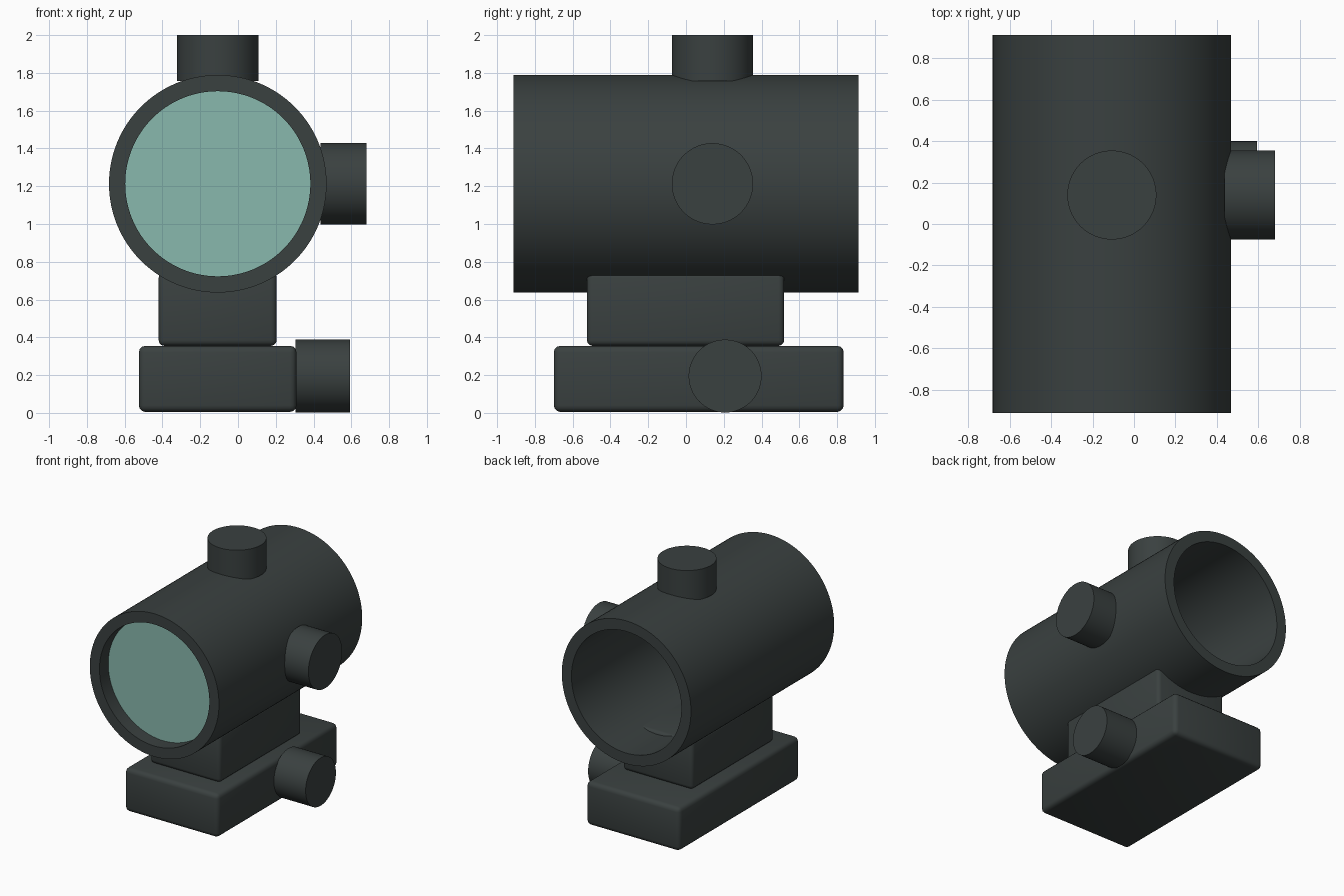
import bpy
import math
from mathutils import Vector

cube = bpy.data.objects.get("Cube")
if cube:
    bpy.data.objects.remove(cube, do_unlink=True)


def make_material(name, color):
    mat = bpy.data.materials.new(name)
    mat.use_nodes = True
    mat.diffuse_color = color
    shader = mat.node_tree.nodes["Principled BSDF"]
    shader.inputs["Base Color"].default_value = color
    shader.inputs["Alpha"].default_value = color[3]
    shader.inputs["Roughness"].default_value = 0.6
    return mat


METAL = make_material("dark_metal", (0.042, 0.052, 0.051, 1))
GLASS = make_material("pale_green_glass", (0.25, 0.48, 0.42, 0.7))

AXIS_X, AXIS_Z = -0.107, 1.213      # optical axis
TUBE_R, BORE_R, HALF_LEN = 0.576, 0.49, 0.912
KNOB_Y = 0.14


def finish(obj, name, mat):
    obj.name = name
    obj.data.materials.append(mat)
    bpy.ops.object.shade_smooth_by_angle(angle=math.radians(35))
    return obj


def cylinder(name, start, end, radius, mat=METAL, sides=96):
    start, end = Vector(start), Vector(end)
    axis = end - start
    bpy.ops.mesh.primitive_cylinder_add(
        vertices=sides, radius=radius, depth=axis.length,
        location=(start + end) / 2,
        rotation=axis.to_track_quat('Z', 'Y').to_euler())
    return finish(bpy.context.object, name, mat)


def rounded_block(name, low, high, bevel):
    low, high = Vector(low), Vector(high)
    bpy.ops.mesh.primitive_cube_add(size=1, location=(low + high) / 2)
    obj = bpy.context.object
    obj.scale = high - low
    bpy.ops.object.transform_apply(location=False, rotation=False, scale=True)
    mod = obj.modifiers.new("rounded_edges", 'BEVEL')
    mod.width = bevel
    mod.segments = 3
    bpy.ops.object.modifier_apply(modifier=mod.name)
    return finish(obj, name, METAL)


def tube(name, outer, inner, half, sides=128):
    # Rectangular wall section swept around the optical axis
    section = [(outer, -half), (outer, half), (inner, half), (inner, -half)]
    verts, faces = [], []
    for i in range(sides):
        a = math.tau * i / sides
        verts += [(r * math.cos(a), y, r * math.sin(a)) for r, y in section]
        for k in range(4):
            n, j = (k + 1) % 4, (i + 1) % sides
            faces.append((i * 4 + k, i * 4 + n, j * 4 + n, j * 4 + k))
    mesh = bpy.data.meshes.new(name)
    mesh.from_pydata(verts, [], faces)
    obj = bpy.data.objects.new(name, mesh)
    bpy.context.collection.objects.link(obj)
    obj.location = (AXIS_X, 0, AXIS_Z)
    bpy.ops.object.select_all(action='DESELECT')
    obj.select_set(True)
    bpy.context.view_layer.objects.active = obj
    bpy.ops.object.mode_set(mode='EDIT')
    bpy.ops.mesh.select_all(action='SELECT')
    bpy.ops.mesh.normals_make_consistent(inside=False)
    bpy.ops.object.mode_set(mode='OBJECT')
    return finish(obj, name, METAL)


# Sight body and front lens
tube("sight_tube", TUBE_R, BORE_R, HALF_LEN)
cylinder("front_lens", (AXIS_X, -0.80, AXIS_Z), (AXIS_X, -0.78, AXIS_Z), BORE_R, GLASS, 128)

# Adjustment knobs
cylinder("top_knob", (AXIS_X, KNOB_Y, 1.757), (AXIS_X, KNOB_Y, 2.0), 0.215)
cylinder("side_knob", (0.437, KNOB_Y, AXIS_Z), (0.68, KNOB_Y, AXIS_Z), 0.215)

# Mount
rounded_block("mount_riser", (-0.42, -0.525, 0.355), (0.205, 0.52, 0.745), 0.03)
rounded_block("mount_base", (-0.525, -0.70, 0.005), (0.31, 0.835, 0.355), 0.035)
cylinder("clamp_knob", (0.305, 0.207, 0.195), (0.593, 0.207, 0.195), 0.193)
